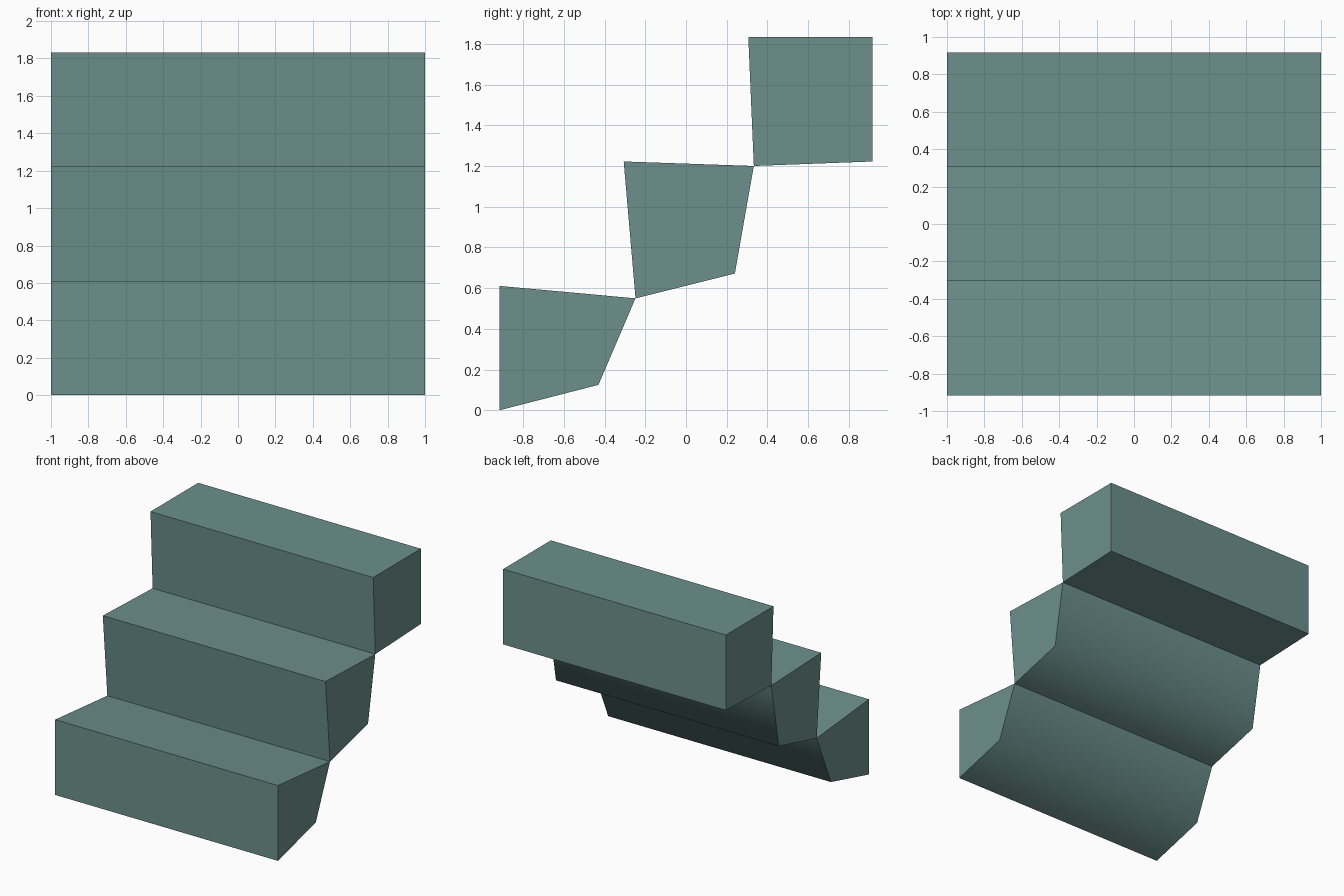
import bpy, bmesh

if "Cube" in bpy.data.objects:
    bpy.data.objects.remove(bpy.data.objects["Cube"])

HALF_WIDTH = 1.0

teal = bpy.data.materials.new("grey_teal")
teal.diffuse_color = (0.15, 0.28, 0.265, 1)
teal.use_nodes = True
teal.node_tree.nodes["Principled BSDF"].inputs["Base Color"].default_value = teal.diffuse_color


def make_step(name, profile, soft_corner=None):
    """Extrude a (y, z) profile along x; soft_corner is the corner shaded smoothly."""
    bm = bmesh.new()
    left = [bm.verts.new((-HALF_WIDTH, y, z)) for y, z in profile]
    right = [bm.verts.new((HALF_WIDTH, y, z)) for y, z in profile]
    bm.faces.new(left)
    bm.faces.new(right)
    n = len(profile)
    for i in range(n):
        j = (i + 1) % n
        bm.faces.new((left[i], left[j], right[j], right[i]))
    bmesh.ops.recalc_face_normals(bm, faces=bm.faces[:])
    for edge in bm.edges:
        edge.smooth = False
    if soft_corner is not None:
        ridge = bm.edges.get((left[soft_corner], right[soft_corner]))
        ridge.smooth = True
        for face in ridge.link_faces:
            face.smooth = True
    mesh = bpy.data.meshes.new(name)
    bm.to_mesh(mesh)
    bm.free()
    mesh.materials.append(teal)
    obj = bpy.data.objects.new(name, mesh)
    bpy.context.collection.objects.link(obj)


# Three treads meeting at shared edges, the lower two with a rounded-looking underside
make_step("lower_step", [(-0.917, 0), (-0.43, 0.125), (-0.248, 0.55), (-0.917, 0.611)], 1)
make_step("middle_step", [(-0.248, 0.55), (0.24, 0.672), (0.333, 1.2), (-0.306, 1.222)], 1)
make_step("upper_step", [(0.333, 1.2), (0.917, 1.222), (0.917, 1.833), (0.306, 1.833)])
